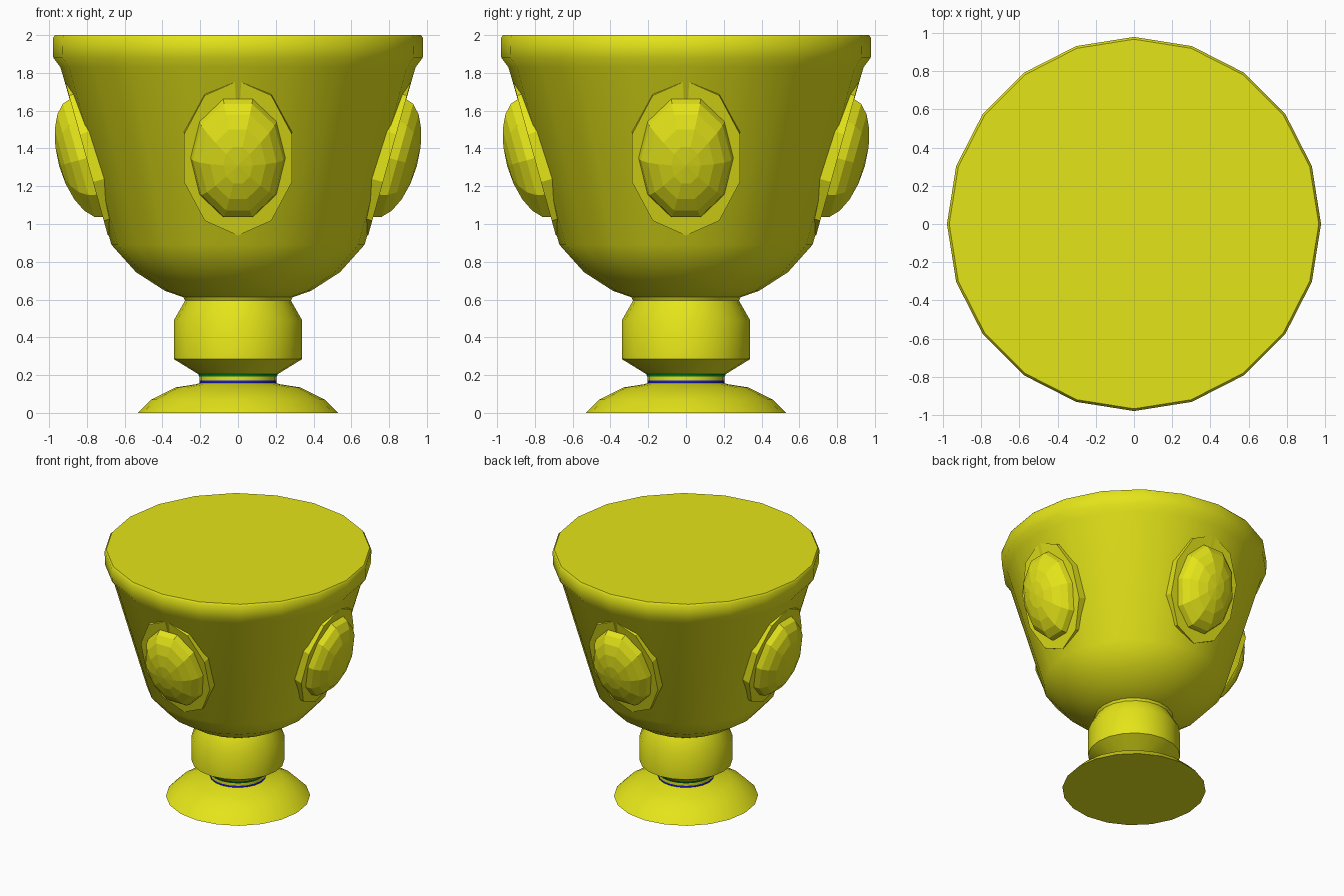
import bpy, bmesh, math
from mathutils import Matrix, Vector

if "Cube" in bpy.data.objects:
    bpy.data.objects.remove(bpy.data.objects["Cube"])


def material(name, color):
    m = bpy.data.materials.new(name)
    m.diffuse_color = color
    m.use_nodes = True
    m.node_tree.nodes["Principled BSDF"].inputs["Base Color"].default_value = m.diffuse_color
    return m


GOLD = material("gold", (0.78, 0.78, 0.01, 1))
GREEN = material("green", (0.0, 0.3, 0.02, 1))
BLUE = material("blue", (0.01, 0.01, 0.75, 1))
SIDES = 20
TILT = math.atan(0.278)   # slope of the bowl wall


def finish(name, bm, mat, smooth=None):
    bmesh.ops.recalc_face_normals(bm, faces=bm.faces[:])
    me = bpy.data.meshes.new(name)
    bm.to_mesh(me)
    bm.free()
    me.materials.append(mat)
    ob = bpy.data.objects.new(name, me)
    bpy.context.collection.objects.link(ob)
    if smooth:
        bpy.ops.object.select_all(action='DESELECT')
        ob.select_set(True)
        bpy.context.view_layer.objects.active = ob
        bpy.ops.object.shade_smooth_by_angle(angle=math.radians(smooth))
    return ob


def lathe(name, profile, mat, cap_bottom=False, cap_top=False):
    """Turn a (radius, z) profile, listed bottom to top, around z."""
    bm = bmesh.new()
    rings = [[bm.verts.new((r * math.cos(i * math.tau / SIDES),
                            r * math.sin(i * math.tau / SIDES), z))
              for i in range(SIDES)] for r, z in profile]
    for a, b in zip(rings, rings[1:]):
        for i in range(SIDES):
            j = (i + 1) % SIDES
            bm.faces.new((a[i], a[j], b[j], b[i]))
    if cap_bottom:
        bm.faces.new(rings[0][::-1])
    if cap_top:
        bm.faces.new(rings[-1])
    return finish(name, bm, mat, 40)


# Foot, neck bands and stem
lathe("foot", [(0.53, 0), (0.46, 0.07), (0.33, 0.135), (0.22, 0.152), (0.205, 0.158)],
      GOLD, cap_bottom=True)
lathe("blue_band", [(0.205, 0.158), (0.205, 0.172)], BLUE)
lathe("neck", [(0.205, 0.172), (0.205, 0.192)], GOLD)
lathe("green_band", [(0.205, 0.192), (0.21, 0.205)], GREEN)
lathe("stem", [(0.21, 0.205), (0.34, 0.285), (0.34, 0.49), (0.28, 0.595)], GOLD)

# Bowl with thick rim and flat closed top
lathe("bowl", [(0.28, 0.595), (0.29, 0.613), (0.385, 0.645), (0.54, 0.745), (0.67, 0.89),
               (0.94, 1.83), (0.978, 1.88), (0.98, 1.985), (0.968, 2.0)],
      GOLD, cap_top=True)

# Four oval gems on thin oval plates, leaning with the bowl wall
for k, side in enumerate(("right", "back", "left", "front")):
    # local z points out of the wall, local x runs up the wall
    out = Vector((math.cos(TILT), 0, -math.sin(TILT)))
    up = Vector((math.sin(TILT), 0, math.cos(TILT)))
    across = out.cross(up)
    basis = Matrix((up, across, out)).transposed().to_4x4()
    place = (Matrix.Rotation(k * math.pi / 2, 4, 'Z')
             @ Matrix.Translation((0.798, 0, 1.35)) @ basis)

    bm = bmesh.new()
    bmesh.ops.create_uvsphere(bm, u_segments=10, v_segments=10, radius=1,
                              matrix=place @ Matrix.Diagonal((0.343, 0.252, 0.155, 1)))
    finish("gem_" + side, bm, GOLD)

    bm = bmesh.new()
    bmesh.ops.create_cone(bm, cap_ends=True, segments=10, radius1=1, radius2=1, depth=0.07,
                          matrix=place @ Matrix.Translation((0.0, 0, -0.03))
                          @ Matrix.Diagonal((0.425, 0.30, 1, 1))
                          @ Matrix.Rotation(math.pi / 2, 4, 'Z'))
    finish("gem_plate_" + side, bm, GOLD)
